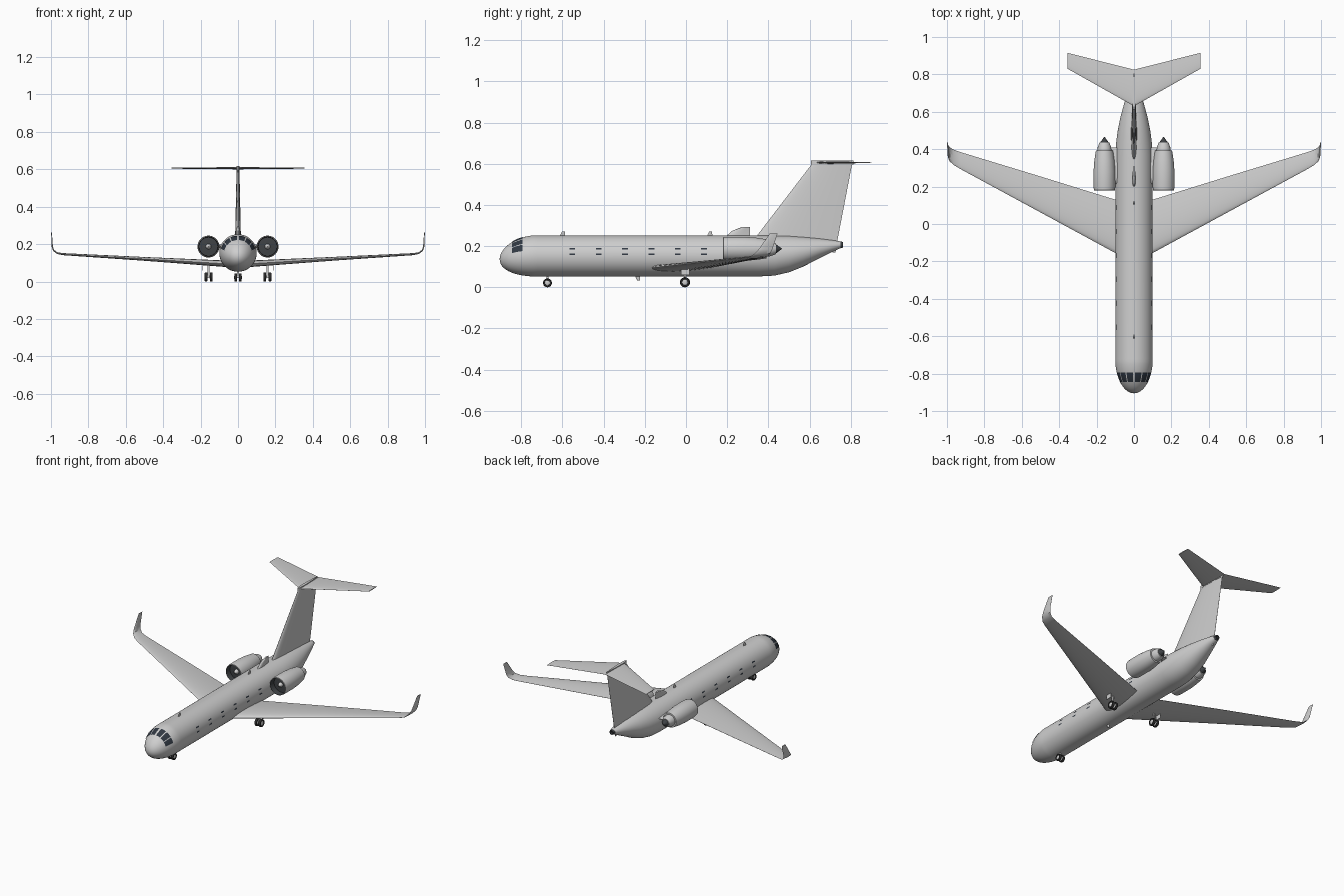
import bpy, bmesh, math
from mathutils import Vector

cube = bpy.data.objects.get("Cube")
if cube:
    bpy.data.objects.remove(cube, do_unlink=True)


def material(name, rgb):
    m = bpy.data.materials.new(name)
    m.use_nodes = True
    m.diffuse_color = (*rgb, 1)
    m.node_tree.nodes["Principled BSDF"].inputs["Base Color"].default_value = (*rgb, 1)
    return m


PAINT = material("light grey paint", (0.62, 0.62, 0.62))
GLASS = material("dark glass", (0.03, 0.04, 0.055))
METAL = material("dark metal", (0.05, 0.055, 0.06))
TYRE = material("black rubber", (0.025, 0.025, 0.025))


def finish(name, bm, mats, mirror=False, angle=35):
    bmesh.ops.recalc_face_normals(bm, faces=bm.faces)
    me = bpy.data.meshes.new(name)
    bm.to_mesh(me)
    bm.free()
    for m in mats:
        me.materials.append(m)
    me.shade_smooth()
    me.set_sharp_from_angle(angle=math.radians(angle))
    ob = bpy.data.objects.new(name, me)
    bpy.context.collection.objects.link(ob)
    if mirror:
        ob.modifiers.new("mirror", 'MIRROR').use_mirror_merge = False
    return ob


def loft(name, rings, mats, mirror=False, bands=None):
    """Skin closed rings of points and cap both ends; bands gives a material per strip."""
    bm = bmesh.new()
    vs = [[bm.verts.new(p) for p in r] for r in rings]
    n = len(vs[0])
    for k, (a, b) in enumerate(zip(vs, vs[1:])):
        for i in range(n):
            f = bm.faces.new((a[i], a[(i + 1) % n], b[(i + 1) % n], b[i]))
            f.material_index = bands[k] if bands else 0
    for ring, k in ((vs[0], 0), (vs[-1], -1)):
        f = bm.faces.new(ring)
        f.material_index = bands[k] if bands else 0
    return finish(name, bm, mats, mirror)


def lathe(name, centre, profile, mats, axis='y', bands=None, mirror=False, n=32):
    """Turn (radius, distance) pairs round the y or x axis."""
    c = Vector(centre)
    rings = []
    for r, d in profile:
        ring = []
        for i in range(n):
            t = math.tau * i / n
            u, v = r * math.cos(t), r * math.sin(t)
            ring.append(c + (Vector((u, d, v)) if axis == 'y' else Vector((d, u, v))))
        rings.append(ring)
    return loft(name, rings, mats, mirror, bands)


def section(le, chord, thick, normal, n=10):
    """Aerofoil section running back along y."""
    le, normal = Vector(le), Vector(normal)
    def half(s):
        return thick * 0.5 * (2.6 * math.sqrt(s) * (1 - s) + 0.04 * s)
    ss = [(i / n) ** 1.7 for i in range(n + 1)]
    pts = [(s, half(s)) for s in ss] + [(s, -half(s)) for s in reversed(ss[1:])]
    return [le + Vector((0, chord * s, 0)) + normal * h for s, h in pts]


def box(name, lo, hi, mat, mirror=False):
    ring = lambda z: [(lo[0], lo[1], z), (hi[0], lo[1], z), (hi[0], hi[1], z), (lo[0], hi[1], z)]
    return loft(name, [ring(lo[2]), ring(hi[2])], [mat], mirror)


# Fuselage shape: stations of y, top, bottom, half width
TAIL = [(-0.72, .252, .053, .1), (0.36, .252, .053, .1), (0.43, .252, .057, .096),
        (0.5, .25, .073, .087), (0.57, .245, .101, .073), (0.65, .237, .142, .051),
        (0.71, .229, .172, .033), (0.75, .223, .19, .019)]
NOSE_Y, NOSE_L = -0.72, 0.185


def hull(y):
    """Centre height, half width and half height at y."""
    if y < NOSE_Y:
        s = min(1, (NOSE_Y - y) / NOSE_L)
        r = 0.1 * math.sqrt(max(0, 1 - s * s)) + 0.0005
        return 0.1525 - 0.016 * s * s, r, r
    for a, b in zip(TAIL, TAIL[1:]):
        if y <= b[0]:
            t = (y - a[0]) / (b[0] - a[0])
            top, bot, w = (p + (q - p) * t for p, q in zip(a[1:], b[1:]))
            return (top + bot) / 2, w, (top - bot) / 2
    return hull(TAIL[-1][0])


def hull_point(y, deg, lift=0):
    c, w, h = hull(y)
    t = math.radians(deg)
    return ((w + lift) * math.cos(t), y, c + (h + lift) * math.sin(t))


stations = [NOSE_Y - NOSE_L * math.cos(math.pi / 2 * i / 20) for i in range(20)]
stations += [s[0] for s in TAIL]
loft("fuselage", [[hull_point(y, 7.5 * i) for i in range(48)] for y in stations], [PAINT])


def panes(name, patches, mat):
    """Thin patches that follow the hull, on both sides."""
    bm = bmesh.new()
    n = 5
    for y0, y1, a0, a1 in patches:
        g = [[bm.verts.new(hull_point(y0 + (y1 - y0) * i / n, a0 + (a1 - a0) * j / n, 0.0025))
              for j in range(n + 1)] for i in range(n + 1)]
        for i in range(n):
            for j in range(n):
                bm.faces.new((g[i][j], g[i + 1][j], g[i + 1][j + 1], g[i][j + 1]))
    finish(name, bm, [mat], True)


panes("cockpit_windows", [(-.845, -.793, a, a + 21) for a in (16, 40, 65)], GLASS)
panes("cabin_windows", [(y - .014, y + .014, a - 2.3, a + 2.3)
                        for y in (-.552 + .128 * i for i in range(6)) for a in (4.5, 20.5)], GLASS)
lathe("tail_exhaust", (0, .75, .2065), [(.017, 0), (.014, .012), (.009, .012), (.008, .002)],
      [METAL], n=20)

# Wings with upturned tips: leading edge, chord, thickness, lean
wing = [((0, -.209, .091), .31, .036, 0), ((.1, -.155, .097), .285, .033, 0),
        ((.5, .062, .121), .192, .02, 0), ((.93, .295, .146), .09, .011, .06),
        ((.965, .316, .151), .082, .009, .35), ((.986, .336, .166), .075, .008, .9),
        ((.993, .354, .186), .066, .007, 1.35), ((.997, .408, .262), .037, .004, 1.5)]
loft("wings", [section(le, c, t, (-math.sin(a), 0, math.cos(a))) for le, c, t, a in wing],
     [PAINT], True)

# Tail
loft("tail_fin", [section((0, .306, .2), .424, .032, (1, 0, 0)),
                  section((0, .616, .605), .192, .015, (1, 0, 0))], [PAINT])
loft("tailplane", [section((0, .63, .606), .195, .012, (0, 0, 1)),
                   section((.355, .83, .606), .085, .005, (0, 0, 1))], [PAINT], True)
loft("tailplane_fairing", [section((0, .608, z), .206, .018, (1, 0, 0)) for z in (.597, .617)],
     [PAINT])

# Engines
EX, EZ = .158, .187
lathe("engine_nacelles", (EX, 0, EZ),
      [(.05, .235), (.05, .19), (.053, .179), (.056, .181), (.0585, .2), (.0585, .28),
       (.054, .34), (.046, .392), (.037, .392), (.036, .41), (.026, .437), (.02, .437), (.02, .42)],
      [PAINT, METAL], bands=[1, 1] + [0] * 9 + [1], mirror=True)
lathe("engine_fans", (EX, 0, EZ), [(.05, .225), (.05, .215), (.018, .213)], [METAL], mirror=True)
lathe("fan_spinners", (EX, 0, EZ), [(.001, .19), (.008, .196), (.014, .208), (.016, .222)],
      [PAINT], mirror=True)
lathe("exhaust_cones", (EX, 0, EZ), [(.024, .425), (.022, .437), (.001, .466)],
      [METAL], mirror=True)
loft("engine_pylons", [section((x, .215, EZ), .195, .022, (0, 0, 1)) for x in (.06, .15)],
     [PAINT], True)

# Small fittings on the hull
loft("dorsal_intake", [section((0, .185, .24), .125, .018, (1, 0, 0)),
                       section((0, .225, .275), .085, .016, (1, 0, 0)),
                       section((0, .275, .294), .037, .012, (1, 0, 0))], [PAINT])
for name, y, z0, z1 in (("front_aerial", -.615, .245, .272), ("rear_aerial", .1, .245, .272),
                        ("belly_aerial", -.25, .06, .034), ("tail_skid", .7, .19, .168)):
    loft(name, [section((0, y, z0), .028, .007, (1, 0, 0)),
                section((0, y + .013, z1), .014, .005, (1, 0, 0))], [PAINT])


# Landing gear: paired wheels, struts, axles and doors
def gear(name, x, y, r, gap, top, both):
    w = .0075
    xs = [x - gap, x + gap] if both else [gap]
    for k, wx in enumerate(xs):
        tag = f"{name}_wheels" + (("_inner", "_outer")[k] if both else "")
        lathe(tag, (wx, y, r), [(r * .55, -w * .7), (r * .62, -w), (r * .9, -w), (r, -w * .5),
                                (r, w * .5), (r * .9, w), (r * .62, w), (r * .55, w * .7)],
              [TYRE, PAINT], 'x', [0] * 7, True, 24)
        lathe(tag + "_hubs", (wx, y, r), [(r * .3, -w * 1.05), (r * .57, -w * .75),
                                          (r * .57, w * .75), (r * .3, w * 1.05)],
              [PAINT], 'x', None, True, 20)
    lathe(name + "_axle", (x, y, r), [(.004, -gap), (.004, gap)], [METAL], 'x', None, both, 10)
    box(name + "_strut", (x - .005, y - .005, r), (x + .005, y + .005, top), PAINT, both)


gear("nose_gear", 0, -.673, .0215, .0125, .08, False)
gear("main_gear", .157, -.005, .0245, .0135, .1, True)
box("main_gear_doors", (.188, -.024, .06), (.191, .016, .1), PAINT, True)
